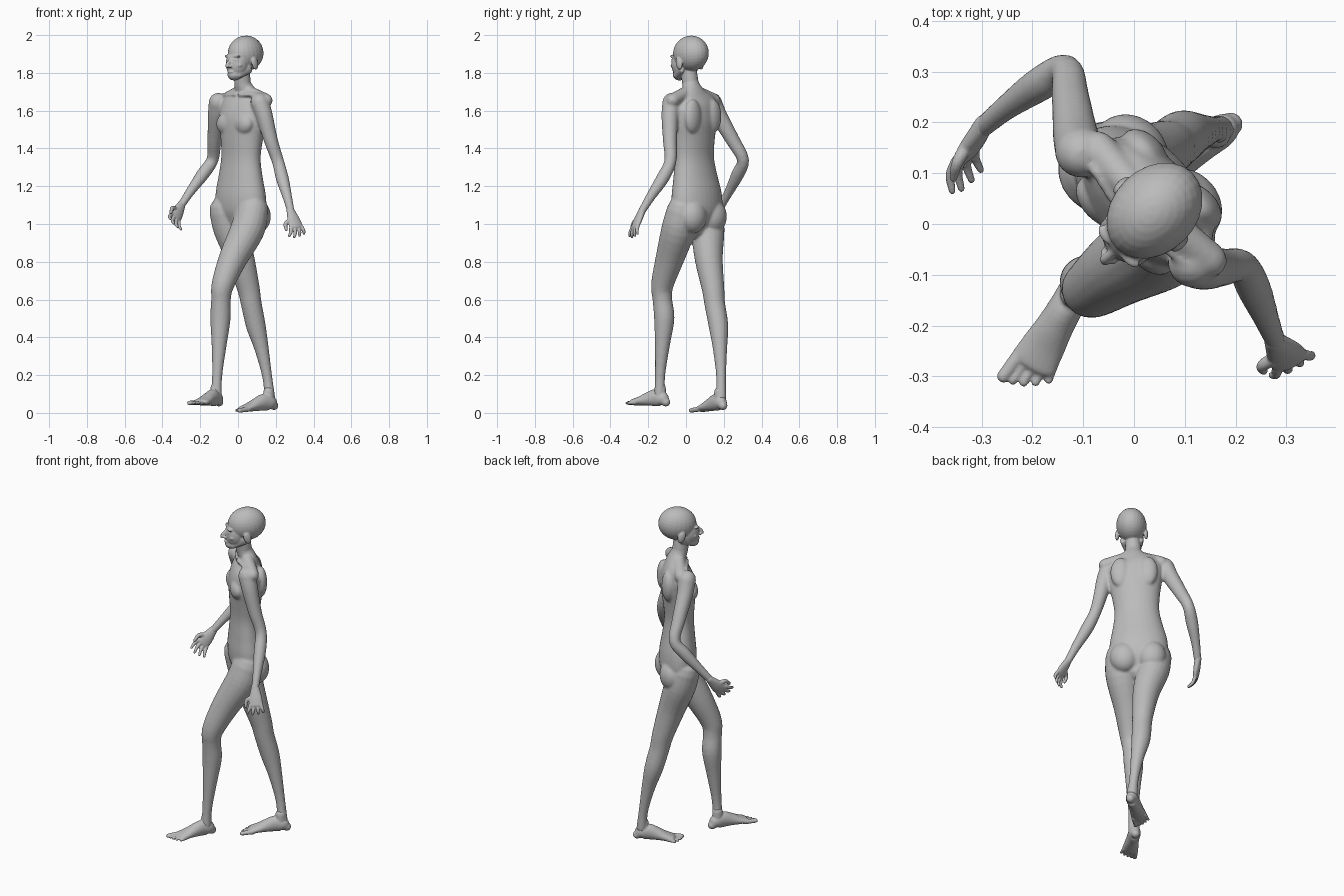
import bpy, bmesh, math
from mathutils import Vector, Matrix

default = bpy.data.objects.get("Cube")
if default:
    bpy.data.objects.remove(default)

skin = bpy.data.materials.new("plain_grey")
skin.use_nodes = True
grey = (0.5, 0.5, 0.5, 1)
skin.diffuse_color = grey
skin.node_tree.nodes["Principled BSDF"].inputs["Base Color"].default_value = grey

# Body frame: the figure walks diagonally
FRONT = Vector((-1, -1, 0)).normalized()
LEFT = Vector((1, -1, 0)).normalized()
UP = Vector((0, 0, 1))


def local(side, back, z):
    return LEFT * side - FRONT * back + UP * z


def smooth_path(stations, steps=4):
    """Catmull-Rom through stations of (point, width radius, depth radius)."""
    data = [Vector((*p, w, d)) for p, w, d in stations]
    data = [data[0] * 2 - data[1]] + data + [data[-1] * 2 - data[-2]]
    out = []
    for a, b, c, d in zip(data, data[1:], data[2:], data[3:]):
        for k in range(steps):
            t = k / steps
            out.append(0.5 * (2 * b + (c - a) * t + (2 * a - 5 * b + 4 * c - d) * t ** 2
                              + (3 * b - a - 3 * c + d) * t ** 3))
    return out + [data[-2]]


def tube(bm, stations, across=LEFT, sides=20):
    """Rounded-end loft; across gives the direction of the width radius."""
    path = smooth_path(stations)
    pts = [Vector(s[:3]) for s in path]
    rings = []
    last = len(path) - 1
    for i, s in enumerate(path):
        tan = (pts[min(i + 1, last)] - pts[max(i - 1, 0)]).normalized()
        row = [(pts[i], s[3], s[4])]
        if i in (0, last):
            reach = min(s[3], s[4]) * (1 if i else -1)
            caps = [(pts[i] + tan * reach * math.sin(a), s[3] * math.cos(a), s[4] * math.cos(a))
                    for a in (0.5, 1.0, 1.4)]
            row = row + caps if i else caps[::-1] + row
        wide = (across - tan * across.dot(tan)).normalized()
        deep = tan.cross(wide)
        for p, w, d in row:
            rings.append([bm.verts.new(p + wide * w * math.cos(a) + deep * d * math.sin(a))
                          for a in (math.tau * k / sides for k in range(sides))])
    for r, q in zip(rings, rings[1:]):
        for k in range(sides):
            n = (k + 1) % sides
            bm.faces.new((r[k], r[n], q[n], q[k]))
    bm.faces.new(rings[0][::-1])
    bm.faces.new(rings[-1])


def limb(bm, *rows, across=LEFT):
    tube(bm, [(Vector(r[:3]), r[3], r[-1]) for r in rows], across)


def blob(bm, side, back, z, rs, rb, rz, tilt=0):
    """Ellipsoid in the body frame, tilted about the side axis."""
    axes = Matrix((LEFT, -FRONT, UP)).transposed().to_4x4()
    mat = (Matrix.Translation(local(side, back, z)) @ axes @ Matrix.Rotation(tilt, 4, "X")
           @ Matrix.Diagonal((rs, rb, rz, 1)))
    bmesh.ops.create_uvsphere(bm, u_segments=24, v_segments=16, radius=1, matrix=mat)


def finish(name, bm, voxel, rounds):
    """Fuse the overlapping volumes into one smooth skin."""
    bmesh.ops.recalc_face_normals(bm, faces=bm.faces)
    mesh = bpy.data.meshes.new(name)
    bm.to_mesh(mesh)
    bm.free()
    mesh.materials.append(skin)
    obj = bpy.data.objects.new(name, mesh)
    bpy.context.collection.objects.link(obj)
    bpy.ops.object.select_all(action="DESELECT")
    obj.select_set(True)
    bpy.context.view_layer.objects.active = obj
    fuse = obj.modifiers.new("fuse", "REMESH")
    fuse.mode = "VOXEL"
    fuse.voxel_size = voxel
    relax = obj.modifiers.new("relax", "SMOOTH")
    relax.factor = 0.5
    relax.iterations = rounds
    for mod in ("fuse", "relax"):
        bpy.ops.object.modifier_apply(modifier=mod)
    bpy.ops.object.shade_smooth()


# Torso: rows of side, back, height, half width, half depth
body = bmesh.new()
torso = [(-.03, .05, .98, .10, .06), (-.03, .055, 1.06, .155, .095), (-.03, .05, 1.15, .16, .10),
         (-.025, .045, 1.25, .14, .088), (-.02, .042, 1.35, .124, .08), (-.015, .043, 1.45, .132, .088),
         (-.01, .047, 1.55, .15, .096), (-.01, .055, 1.63, .15, .08), (0, .055, 1.69, .085, .05),
         (0, .035, 1.74, .046, .044), (.005, .02, 1.82, .042, .044)]
tube(body, [(local(s, b, z), w, d) for s, b, z, w, d in torso], sides=32)
for m in (-1, 1):
    blob(body, -.01 + m * .065, -.015, 1.53, .062, .038, .055)          # chest
    blob(body, -.03 + m * .075, .095, 1.04, .08, .07, .09)              # buttock
    blob(body, -.01 + m * .075, .115, 1.57, .055, .035, .09)            # shoulder blade
    tube(body, [(local(m * .03, .045, 1.70), .035, .035),
                (local(m * .155, .055, 1.655), .035, .035)], UP)        # shoulder line
    tube(body, [(local(m * .015, -.005, 1.685), .009, .009),
                (local(m * .13, .02, 1.685), .01, .01)], UP)            # collar bone

# Arms
limb(body, (.115, -.075, 1.645, .05), (.14, -.085, 1.57, .045), (.175, -.085, 1.44, .037),
     (.212, -.083, 1.33, .032), (.235, -.125, 1.24, .034), (.262, -.19, 1.14, .025),
     (.28, -.235, 1.065, .02))
limb(body, (-.105, .14, 1.645, .05), (-.115, .175, 1.57, .045), (-.125, .25, 1.44, .037),
     (-.135, .302, 1.34, .032), (-.185, .275, 1.265, .034), (-.25, .23, 1.175, .025),
     (-.3, .188, 1.1, .02))

# Legs
limb(body, (.075, -.015, 1.07, .09, .085), (.05, -.04, .97, .092, .09), (-.025, -.085, .82, .076),
     (-.08, -.125, .68, .06), (-.09, -.125, .6, .052), (-.093, -.115, .5, .054),
     (-.1, -.125, .36, .04), (-.11, -.137, .2, .027), (-.115, -.14, .09, .029))
limb(body, (-.065, .105, 1.07, .09, .085), (-.04, .115, .97, .09, .088), (.012, .12, .82, .075),
     (.055, .143, .66, .06), (.07, .152, .58, .055), (.095, .172, .46, .052),
     (.125, .18, .34, .038), (.155, .186, .19, .026), (.168, .185, .08, .029))
finish("body", body, .007, 5)

# Head: skull, face, jaw, features and neck
head = bmesh.new()
MID = .01
blob(head, MID, .047, 1.903, .083, .106, .094, .12)
blob(head, MID, -.012, 1.85, .062, .062, .08, -.15)
blob(head, MID, -.038, 1.79, .036, .036, .03)
tube(head, [(local(MID, -.05, 1.885), .007, .007), (local(MID, -.082, 1.85), .01, .012),
            (local(MID, -.092, 1.836), .011, .009)])
blob(head, MID, -.066, 1.806, .022, .013, .006)
blob(head, MID, -.062, 1.795, .02, .013, .006)
for m in (-1, 1):
    blob(head, MID + m * .03, -.052, 1.888, .026, .014, .008)           # brow
    blob(head, MID + m * .028, -.056, 1.868, .014, .01, .007)           # eye
    blob(head, MID + m * .038, -.04, 1.84, .02, .018, .014)             # cheek
    blob(head, MID + m * .012, -.079, 1.834, .008, .01, .007)           # nostril
    blob(head, MID + m * .08, .037, 1.85, .011, .021, .034, .3)         # ear
    tube(head, [(local(MID + m * .05, .02, 1.825), .015, .03),
                (local(MID + m * .028, -.035, 1.787), .015, .018)])     # jaw
tube(head, [(local(0, .035, 1.74), .044, .042), (local(.005, .022, 1.83), .041, .044)])
finish("head", head, .004, 3)


def hand(name, wrist, knuckle, across, curl):
    bm = bmesh.new()
    wrist, knuckle = Vector(wrist), Vector(knuckle)
    along = (knuckle - wrist).normalized()
    across = (across - along * across.dot(along)).normalized()
    palm = wrist.lerp(knuckle, .55)
    tube(bm, [(wrist - along * .015, .02, .019), (palm, .036, .018), (knuckle, .039, .014)], across)
    for i in range(4):
        t = 1 - i * 2 / 3
        way = (along + across * t * .3).normalized()
        base = knuckle + across * t * .03
        size = .036 - abs(t - .2) * .006
        mid = base + (way + curl * .25) * size
        tip = mid + (way * .7 + curl * .7) * size
        tube(bm, [(base, .0105, .0105), (mid, .0095, .0095), (tip, .007, .007)], across, 12)
    start = palm + across * .022
    bend = start + (across * .8 + along * .5 + curl * .3) * .035
    tube(bm, [(start, .014, .014), (bend, .0115, .0115),
              (bend + (along + curl * .3 + across * .1) * .035, .008, .008)], curl, 12)
    finish(name, bm, .0035, 2)


hand("left_hand", (.28, -.235, 1.065), (.308, -.27, .985), Vector((-.9, -.4, 0)), -LEFT * .6)
hand("right_hand", (-.3, .188, 1.1), (-.332, .135, 1.035), FRONT, LEFT)


def foot(name, heel, toe, outer):
    """Loft from heel to ball plus five toes; outer is the little-toe side."""
    bm = bmesh.new()
    heel, toe = Vector(heel), Vector(toe)
    way = (toe - heel).normalized()
    across = way.cross(UP).normalized() * outer
    rows = [(.022, .024, .024), (.045, .033, .04), (.085, .034, .045),
            (.13, .037, .036), (.175, .043, .025), (.215, .047, .017)]
    tube(bm, [(heel + way * t + UP * h, w, h) for t, w, h in rows], across)
    limb_base = heel + way * .055
    tube(bm, [(limb_base + UP * .05, .03, .032), (limb_base + UP * .1, .027, .029)], across)
    for i in range(5):
        side = -.035 + i * .0185
        r = .0145 if i == 0 else .0105 - i * .0004
        reach = .268 - i * i * .0024
        tube(bm, [(heel + way * (.205 - i * .004) + across * side * .9 + UP * .015, r, r),
                  (heel + way * reach + across * side * 1.1 + UP * .011, r * .9, r * .8)], across, 12)
    finish(name, bm, .004, 2)


foot("left_foot", (-.09, -.088, .033), (-.233, -.335, .042), -1)
foot("right_foot", (.208, .208, .016), (-.025, .05, .001), 1)
